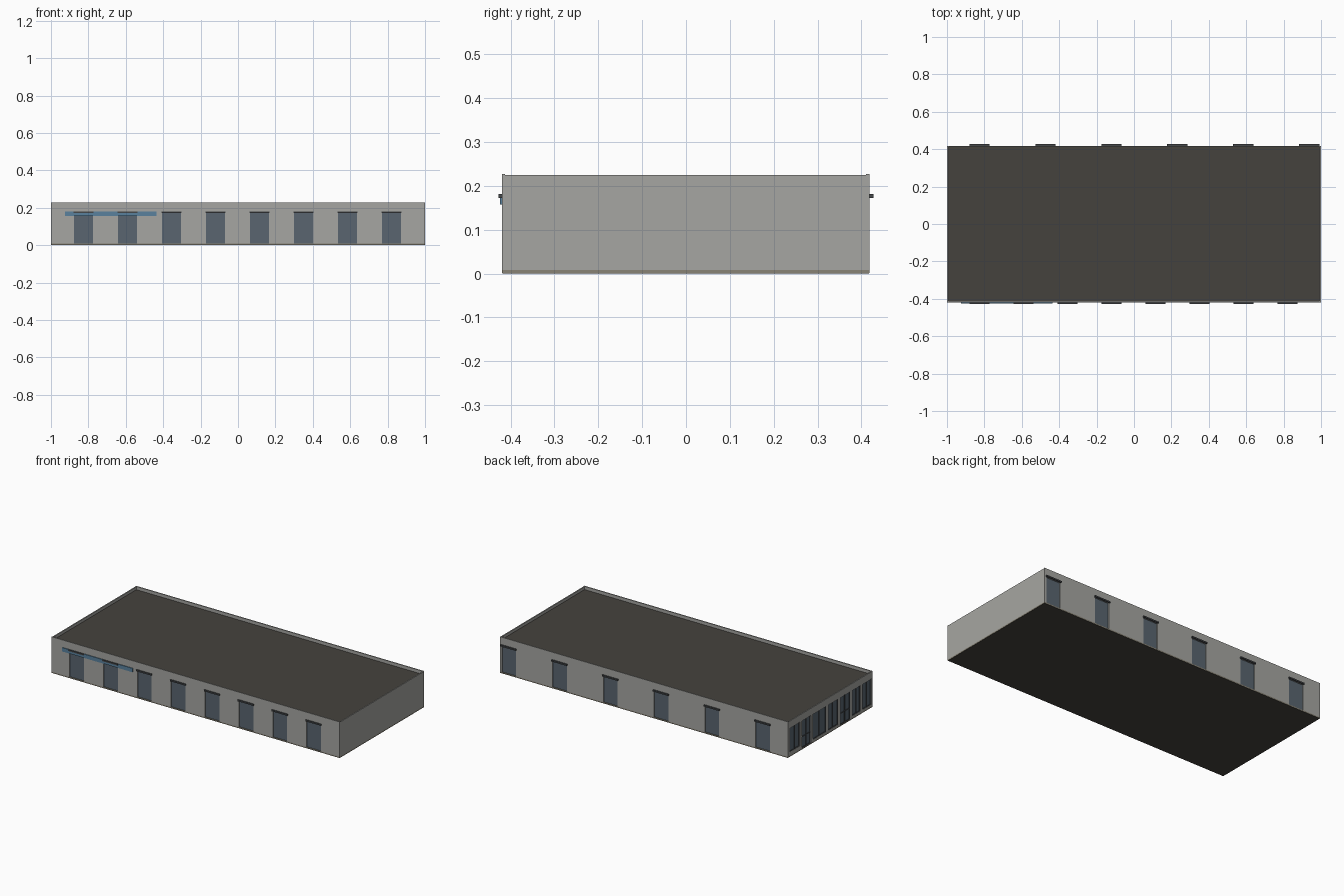
import bpy, bmesh
from mathutils import Vector

if "Cube" in bpy.data.objects:
    bpy.data.objects.remove(bpy.data.objects["Cube"])

def mat(name, c):
    m = bpy.data.materials.new(name)
    m.diffuse_color = (*c, 1)
    m.use_nodes = True
    m.node_tree.nodes["Principled BSDF"].inputs["Base Color"].default_value = m.diffuse_color
    return m

DARK = mat("roof_brown", (0.06, 0.055, 0.047))
GLASS = mat("glass_blue_grey", (0.10, 0.13, 0.16))
BLUE = mat("fascia_blue", (0.10, 0.22, 0.34))
FRAME = mat("frame_dark", (0.06, 0.065, 0.07))
WALL = mat("wall_grey", (0.38, 0.38, 0.36))
TAN = mat("plinth_tan", (0.25, 0.23, 0.18))

def add_box(bm, b):
    x0, x1, y0, y1, z0, z1 = b
    vs = bmesh.ops.create_cube(bm, size=1)["verts"]
    for v in vs:
        v.co = Vector((x1 if v.co.x > 0 else x0,
                       y1 if v.co.y > 0 else y0,
                       z1 if v.co.z > 0 else z0))
    return vs

def boxes(name, items, material=None):
    bm = bmesh.new()
    for b in items:
        add_box(bm, b)
    me = bpy.data.meshes.new(name)
    bm.to_mesh(me)
    bm.free()
    ob = bpy.data.objects.new(name, me)
    bpy.context.collection.objects.link(ob)
    if material:
        me.materials.append(material)
    return ob

YF, YB = -0.42, 0.418          # outer wall planes
BASE, TOP, ROOF = 0.008, 0.225, 0.207
T, D = 0.007, 0.008            # parapet thickness, opening recess
HW, DOOR_TOP = 0.05, 0.172

front_x = [-0.826 + 0.2353 * i for i in range(8)]
back_x = [-0.826 + 0.3525 * i for i in range(6)]
# storefront bays on the left end: y0, y1, sill
bays = [(0.30, 0.40, 0.03), (0.19, 0.28, BASE), (0.04, 0.17, 0.02),
        (-0.08, 0.02, 0.02), (-0.20, -0.10, BASE),
        (-0.30, -0.22, 0.02), (-0.41, -0.32, 0.02)]
BAY_TOP = 0.182

# plinth
boxes("plinth", [(-1, 1, YF, YB, 0.001, BASE)], TAN)
boxes("underside", [(-0.999, 0.999, YF + .001, YB - .001, 0, 0.001)], DARK)

# wall block with recessed openings
walls = boxes("walls", [(-1, 1, YF, YB, BASE, ROOF - 0.002)], WALL)
cuts = [(x - HW, x + HW, YF - 0.05, YF + D, -0.02, DOOR_TOP) for x in front_x]
cuts += [(x - HW, x + HW, YB - D, YB + 0.05, -0.02, DOOR_TOP) for x in back_x]
cuts += [(-1.05, -1 + D, a, b, s if s > BASE else -0.02, BAY_TOP) for a, b, s in bays]
cutter = boxes("opening_cutter", cuts)
cutter.hide_render = True
mod = walls.modifiers.new("openings", "BOOLEAN")
mod.operation, mod.solver, mod.object = "DIFFERENCE", "EXACT", cutter
bpy.context.view_layer.objects.active = walls
walls.select_set(True)
bpy.ops.object.modifier_apply(modifier="openings")
bpy.data.objects.remove(cutter)

# parapet and roof deck
zp = ROOF - 0.002
boxes("parapet", [(-1, 1, YF, YF + T, zp, TOP + 0.002), (-1, 1, YB - T, YB, zp, TOP + 0.002),
                  (-1, -1 + T, YF + T, YB - T, zp, TOP),
                  (1 - T, 1, YF + T, YB - T, zp, TOP)], WALL)
boxes("roof_deck", [(-1 + T, 1 - T, YF + T, YB - T, zp, ROOF)], DARK)

# side doors and hoods
g = 0.003
boxes("front_doors", [(x - HW, x + HW, YF + D - g, YF + D, BASE, DOOR_TOP) for x in front_x], GLASS)
boxes("back_doors", [(x - HW, x + HW, YB - D, YB - D + g, BASE, DOOR_TOP) for x in back_x], GLASS)
H = HW + 0.004
boxes("front_hoods", [(x - H, x + H, -0.427, YF, DOOR_TOP, 0.181) for x in front_x], FRAME)
boxes("back_hoods", [(x - H, x + H, YB, 0.427, DOOR_TOP, 0.181) for x in back_x], FRAME)

# blue fascia strip
boxes("fascia_strip", [(-0.925, -0.435, -0.4245, YF, 0.157, 0.181)], BLUE)

# storefront glazing, frames and door rails
boxes("storefront_glass", [(-1 + D - g, -1 + D, a, b, s, BAY_TOP) for a, b, s in bays], GLASS)
frames, f, xf = [], 0.004, -1 + D - g
for a, b, s in bays:
    mid = (a + b) / 2
    for y in (a, mid - f / 2, b - f):
        frames.append((-0.999, xf, y, y + f, s, BAY_TOP))
    for z in (s, BAY_TOP - f):
        frames.append((-0.9985, xf, a, b, z, z + f))
    if s == BASE:
        frames.append((-0.9985, xf, a, b, 0.075, 0.08))
boxes("storefront_frames", frames, FRAME)
